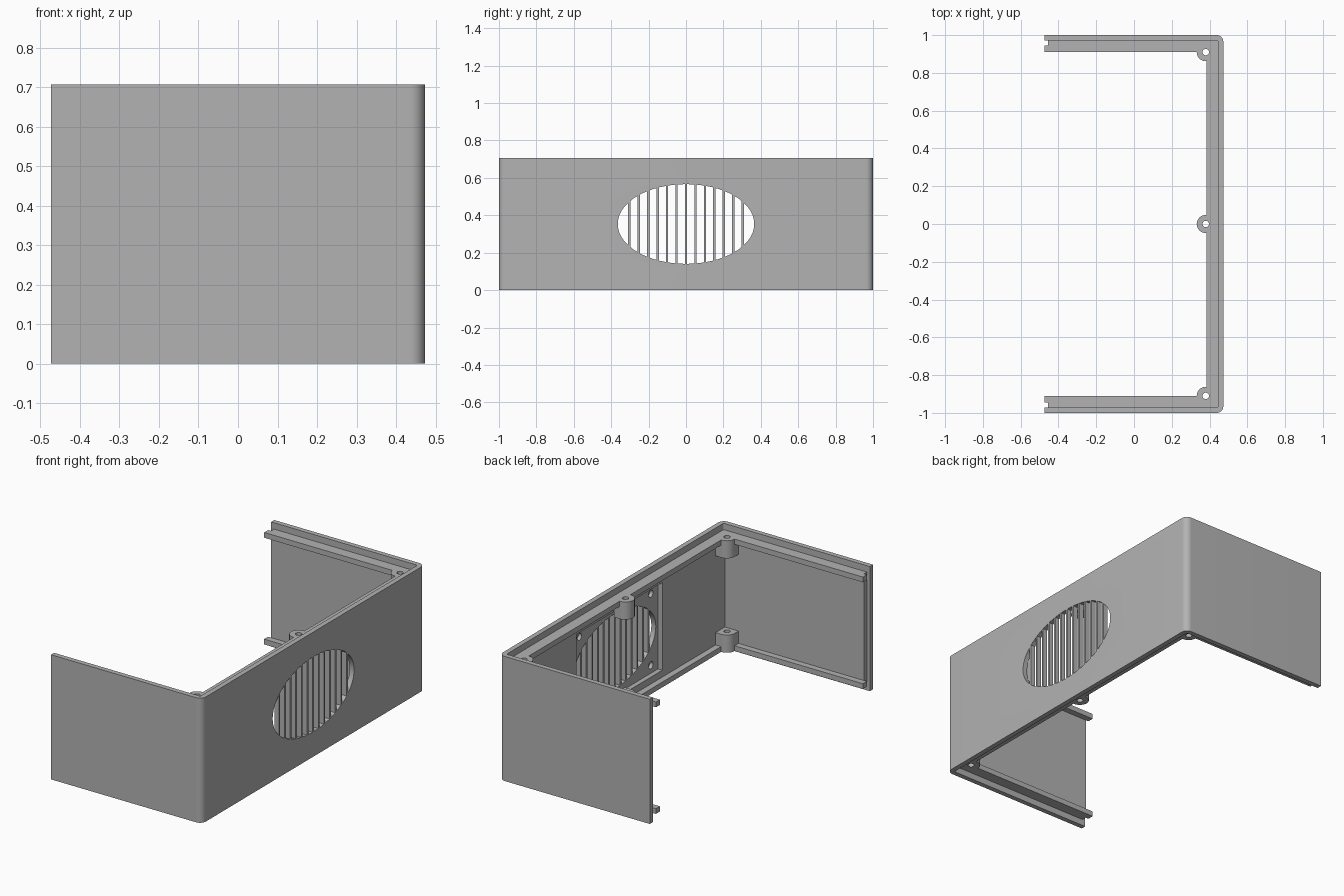
import bpy, bmesh
from math import sin, cos, pi, sqrt

cube = bpy.data.objects.get("Cube")
if cube:
    bpy.data.objects.remove(cube, do_unlink=True)

grey = bpy.data.materials.new("plain grey")
grey.use_nodes = True
colour = (0.45, 0.45, 0.45, 1)
grey.diffuse_color = colour
grey.node_tree.nodes["Principled BSDF"].inputs["Base Color"].default_value = colour

X, Y, H = 0.473, 1.0, 0.707         # outer half sizes and height
SKIN, WALL, RAIL = 0.028, 0.055, 0.09   # depths measured in from outside
STEP = 0.036                        # rim height above the ledges
MID = H / 2
RY, RZ = 0.365, 0.213               # vent ellipse radii


def extrude(name, pts, lo, hi, axis="z"):
    """Extrude a closed 2D outline along z (points are x, y) or x (points are y, z)."""
    place = (lambda a, b, h: (a, b, h)) if axis == "z" else (lambda a, b, h: (h, a, b))
    bm = bmesh.new()
    face = bm.faces.new([bm.verts.new(place(a, b, lo)) for a, b in pts])
    new = bmesh.ops.extrude_face_region(bm, geom=[face])["geom"]
    shift = place(0, 0, hi - lo)
    bmesh.ops.translate(bm, vec=shift, verts=[v for v in new if isinstance(v, bmesh.types.BMVert)])
    bmesh.ops.recalc_face_normals(bm, faces=bm.faces)
    mesh = bpy.data.meshes.new(name)
    bm.to_mesh(mesh)
    bm.free()
    mesh.materials.append(grey)
    ob = bpy.data.objects.new(name, mesh)
    bpy.context.collection.objects.link(ob)
    return ob


def arc(cx, cy, rx, ry, a0, a1, n):
    return [(cx + rx * cos(a0 + (a1 - a0) * i / n), cy + ry * sin(a0 + (a1 - a0) * i / n))
            for i in range(n + 1)]


def ring(cx, cy, rx, ry, n=32):
    return arc(cx, cy, rx, ry, 0, 2 * pi, n)[:-1]


def rect(a0, b0, a1, b1):
    return [(a0, b0), (a1, b0), (a1, b1), (a0, b1)]


def side(depth, end):
    """Three-sided path at a depth from the outside, with rounded corners."""
    r = max(0.036 - depth, 0)
    x, y = X - depth, Y - depth
    if r == 0:
        return [(end, -y), (x, -y), (x, y), (end, y)]
    return ([(end, -y)] + arc(x - r, r - y, r, r, -pi / 2, 0, 10)
            + arc(x - r, y - r, r, r, 0, pi / 2, 10) + [(end, y)])


def u_shape(name, d0, d1, z0, z1, end=-X):
    return extrude(name, side(d0, end) + side(d1, end)[::-1], z0, z1)


def cut(ob, cutters):
    for c in cutters:
        mod = ob.modifiers.new("cut", "BOOLEAN")
        mod.operation, mod.solver, mod.object = "DIFFERENCE", "EXACT", c
    bpy.context.view_layer.update()
    done = ob.evaluated_get(bpy.context.evaluated_depsgraph_get())
    mesh = bpy.data.meshes.new_from_object(done)
    ob.modifiers.clear()
    ob.data = mesh


# Cutters: vent, speaker pocket, blind fixing holes, screw holes
vent = extrude("vent_cutter", ring(0, MID, RY, RZ, 64), 0.3, 0.6, "x")
pocket = extrude("pocket_cutter", rect(-0.385, 0.105, 0.385, H - 0.105), 0.35, X - SKIN + 0.001, "x")
fixings = [extrude("fixing_cutter", ring(sy * 0.32, MID + sz * 0.203, 0.02, 0.02, 24),
                   0.4, X - 0.008, "x") for sy in (-1, 1) for sz in (-1, 1)]
screw_x, screw_ys = 0.38, (-0.91, 0, 0.91)
screws = [extrude("screw_cutter", ring(screw_x, y, 0.017, 0.017), -0.1, 1) for y in screw_ys]

# Outer shell and the inner wall layer
shell = u_shape("outer_shell", 0, SKIN, 0, H)
cut(shell, [vent] + fixings)
liner = u_shape("inner_wall", SKIN, WALL, STEP, H - STEP, -X + 0.018)
cut(liner, [pocket])
parts = [shell, liner]

# Ledge rails and screw bosses, top and bottom
for level, flip in (("top", False), ("bottom", True)):
    def span(depth):
        return (STEP, STEP + depth) if flip else (H - STEP - depth, H - STEP)
    rail = u_shape(level + "_rail", WALL, RAIL, *span(0.03))
    cut(rail, screws)
    parts.append(rail)
    for y in screw_ys:
        r, back = 0.048, X - WALL
        if y == 0:
            pts = [(back, -r)] + arc(screw_x, 0, r, r, -pi / 2, -3 * pi / 2, 20) + [(back, r)]
        else:
            s = 1 if y > 0 else -1
            wall = s * (Y - WALL)
            pts = [(screw_x - r, wall)] + arc(screw_x, y, r, s * r, pi, 3 * pi / 2, 10)
            pts += [(back, y - s * r), (back, wall)]
        boss = extrude(level + "_screw_boss", pts, *span(0.1))
        cut(boss, screws)
        parts.append(boss)

# Vertical vent bars
for i in range(-6, 7):
    y = i * 0.0505
    half = RZ * sqrt(1 - (max(abs(y) - 0.006, 0) / RY) ** 2) + 0.002
    parts.append(extrude("vent_bar", rect(y - 0.006, MID - half, y + 0.006, MID + half),
                         X - SKIN + 0.0005, X - 0.0005, "x"))

for c in [vent, pocket] + fixings + screws:
    bpy.data.objects.remove(c, do_unlink=True)

bpy.ops.object.select_all(action="DESELECT")
for ob in parts:
    ob.select_set(True)
bpy.context.view_layer.objects.active = shell
bpy.ops.object.shade_smooth_by_angle()
